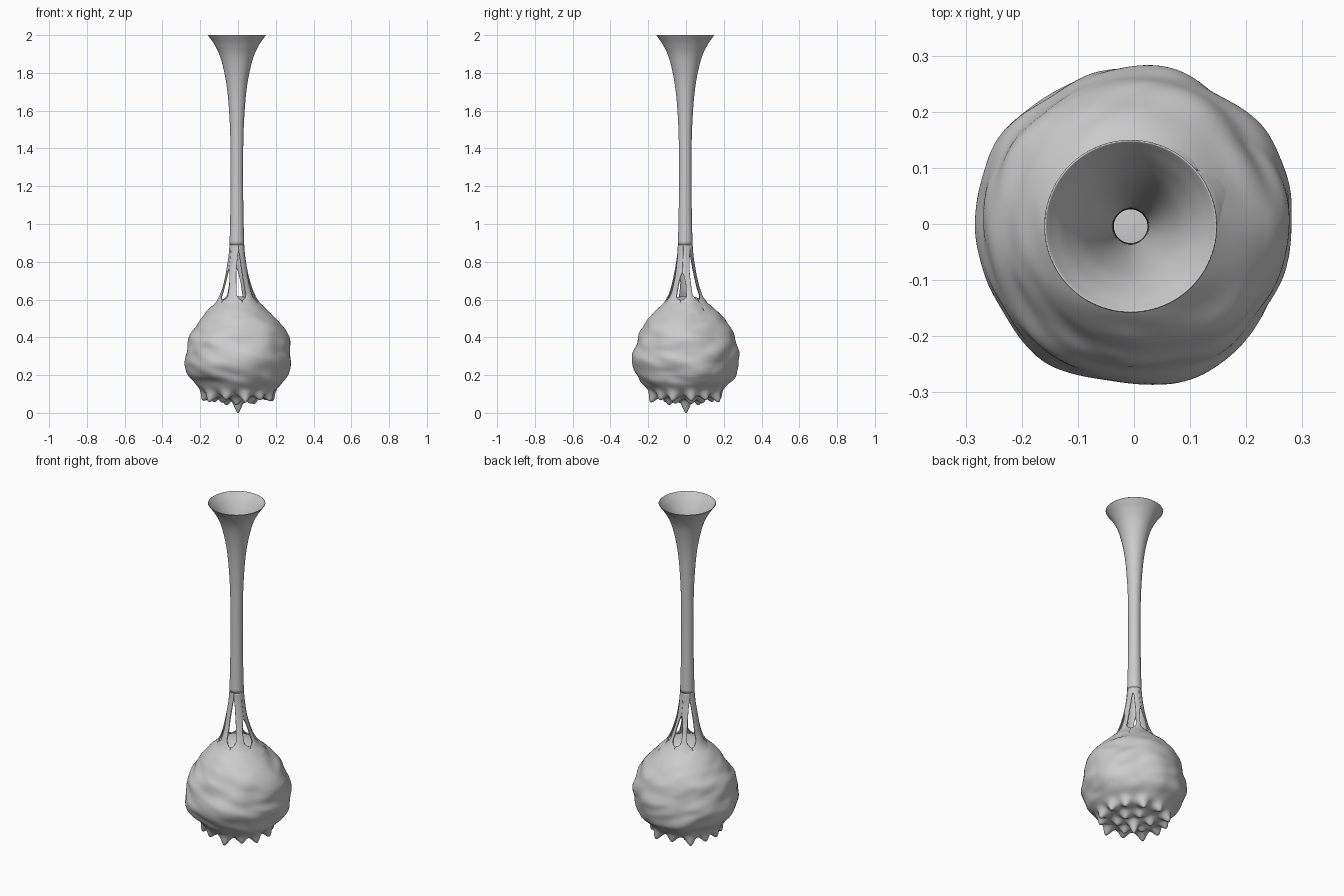
import bpy, math
from mathutils import Vector, noise, geometry

if "Cube" in bpy.data.objects:
    bpy.data.objects.remove(bpy.data.objects["Cube"])

CX, CY = -0.006, -0.004     # slight offset of the stem


def smooth_profile(pts, n):
    """Catmull-Rom resampling of a (radius, z) profile."""
    p = [Vector(q) for q in pts]
    p = [2 * p[0] - p[1]] + p + [2 * p[-1] - p[-2]]
    out = []
    for i in range(1, len(p) - 2):
        a, b, c, d = p[i - 1:i + 3]
        for k in range(n):
            t = k / n
            out.append(0.5 * (2 * b + (c - a) * t + (2 * a - 5 * b + 4 * c - d) * t * t
                              + (3 * b - a - 3 * c + d) * t ** 3))
    return out + [p[-2]]


def grid_object(name, rows, closed, thickness=0):
    """Skin a list of equal-length rows of points."""
    n = len(rows[0])
    verts = [v for r in rows for v in r]
    faces = []
    for i in range(len(rows) - 1):
        for j in range(n if closed else n - 1):
            k = (j + 1) % n
            faces.append((i * n + j, i * n + k, (i + 1) * n + k, (i + 1) * n + j))
    me = bpy.data.meshes.new(name)
    me.from_pydata(verts, [], faces)
    me.validate()
    ob = bpy.data.objects.new(name, me)
    bpy.context.collection.objects.link(ob)
    for f in me.polygons:
        f.use_smooth = True
    if thickness:
        m = ob.modifiers.new("wall", 'SOLIDIFY')
        m.thickness = thickness
        m.offset = -1
    return ob


def polar(r, a, z):
    return Vector((r * math.cos(a), r * math.sin(a), z))


# Bulb: lumpy revolved body with knobs under its base
bulb_profile = [(0.0005, 0.075), (0.06, 0.078), (0.12, 0.087), (0.17, 0.105), (0.215, 0.14),
                (0.255, 0.19), (0.276, 0.25), (0.279, 0.31), (0.267, 0.38), (0.24, 0.445),
                (0.195, 0.505), (0.15, 0.55), (0.105, 0.59), (0.05, 0.612), (0.0005, 0.617)]
knobs = [(Vector((0, 0, 0.075)), Vector((0, 0, -1)), 0.074)]
for count, r, z, amp, spread in ((6, 0.085, 0.08, 0.034, 0.15), (12, 0.168, 0.104, 0.045, 0.5)):
    for i in range(count):
        a = 2 * math.pi * (i + 0.3 + 0.12 * math.sin(i * 5.1)) / count
        d = (polar(spread, a, 0) + Vector((0, 0, -1))).normalized()
        knobs.append((polar(r, a, z), d, amp * (1 + 0.2 * math.sin(i * 3.7))))

rows = []
for r, z in smooth_profile(bulb_profile, 8):
    row = []
    for j in range(160):
        a = 2 * math.pi * j / 160
        p = polar(r, a, z)
        out = (p - Vector((0, 0, 0.3))).normalized()
        fade = max(0, min(1, (z - 0.09) / 0.08)) * max(0, min(1, (0.6 - z) / 0.12))
        bump = 0.016 * noise.noise(Vector((p.x * 6, p.y * 6, p.z * 10)))
        bump += 0.007 * noise.noise(Vector((p.x * 9 + 5, p.y * 9, p.z * 20 + p.x * 5)))
        q = p + out * bump * fade
        if z < 0.2:
            for c, d, amp in knobs:
                q += d * amp * math.exp(-(p - c).length_squared / (2 * 0.019 ** 2))
        row.append(q)
    rows.append(row)
low = min(v.z for r in rows for v in r)
for r in rows:
    for v in r:
        if v.z < 0.1:
            v.z -= low * (0.1 - v.z) / (0.1 - low)
grid_object("bulb", rows, True)

# Stem: open trumpet tube
stem_profile = [(0.039, 0.89), (0.036, 1.0), (0.0335, 1.15), (0.033, 1.3), (0.0345, 1.45),
                (0.04, 1.58), (0.05, 1.7), (0.066, 1.8), (0.09, 1.89), (0.119, 1.95),
                (0.145, 1.988), (0.154, 2.0)]
rows = [[polar(r, 2 * math.pi * j / 96, z) + Vector((CX, CY, 0)) for j in range(96)]
        for r, z in smooth_profile(stem_profile, 6)]
grid_object("trumpet_stem", rows, True, 0.003)

# Neck strands: flared skirt split by teardrop slits, running down onto the bulb
skirt_profile = smooth_profile([(0.039, 0.89), (0.043, 0.84), (0.05, 0.79), (0.059, 0.74),
                                (0.071, 0.69), (0.086, 0.64), (0.108, 0.59), (0.145, 0.55),
                                (0.188, 0.505)], 8)
slits = [(40, 0.85), (90, 0.76), (143, 0.84), (219, 0.76), (283, 0.85), (345, 0.74)]


def slit_width(top, z):
    """Half-angle of a slit at height z: round foot, thin tip."""
    bottom = 0.597
    t = (z - bottom) / (top - bottom)
    if t <= 0 or t >= 1:
        return 0
    return 0.29 * min(1, math.sqrt(t / 0.12)) * min(1, (1 - t) / 0.45) ** 0.5


for i, (a0, top0) in enumerate(slits):
    a1, top1 = slits[(i + 1) % len(slits)]
    if a1 < a0:
        a1 += 360
    rows = []
    for r, z in skirt_profile:
        lo = math.radians(a0) + slit_width(top0, z)
        hi = math.radians(a1) - slit_width(top1, z)
        off = Vector((CX, CY, 0)) * max(0, min(1, (z - 0.55) / 0.2))
        row = []
        for j in range(17):
            t = j / 16
            # strand crests stand proud where they fade into the bulb
            rr = r + 0.006 * math.sin(math.pi * t) * max(0, min(1, (0.66 - z) / 0.08))
            if z < 0.55:
                rr -= 0.012 * (0.55 - z) / 0.045
            row.append(polar(rr, lo + (hi - lo) * t, z) + off)
        rows.append(row)
    rows.reverse()
    grid_object("neck_strand_%d" % (i + 1), rows, False, 0.006)
